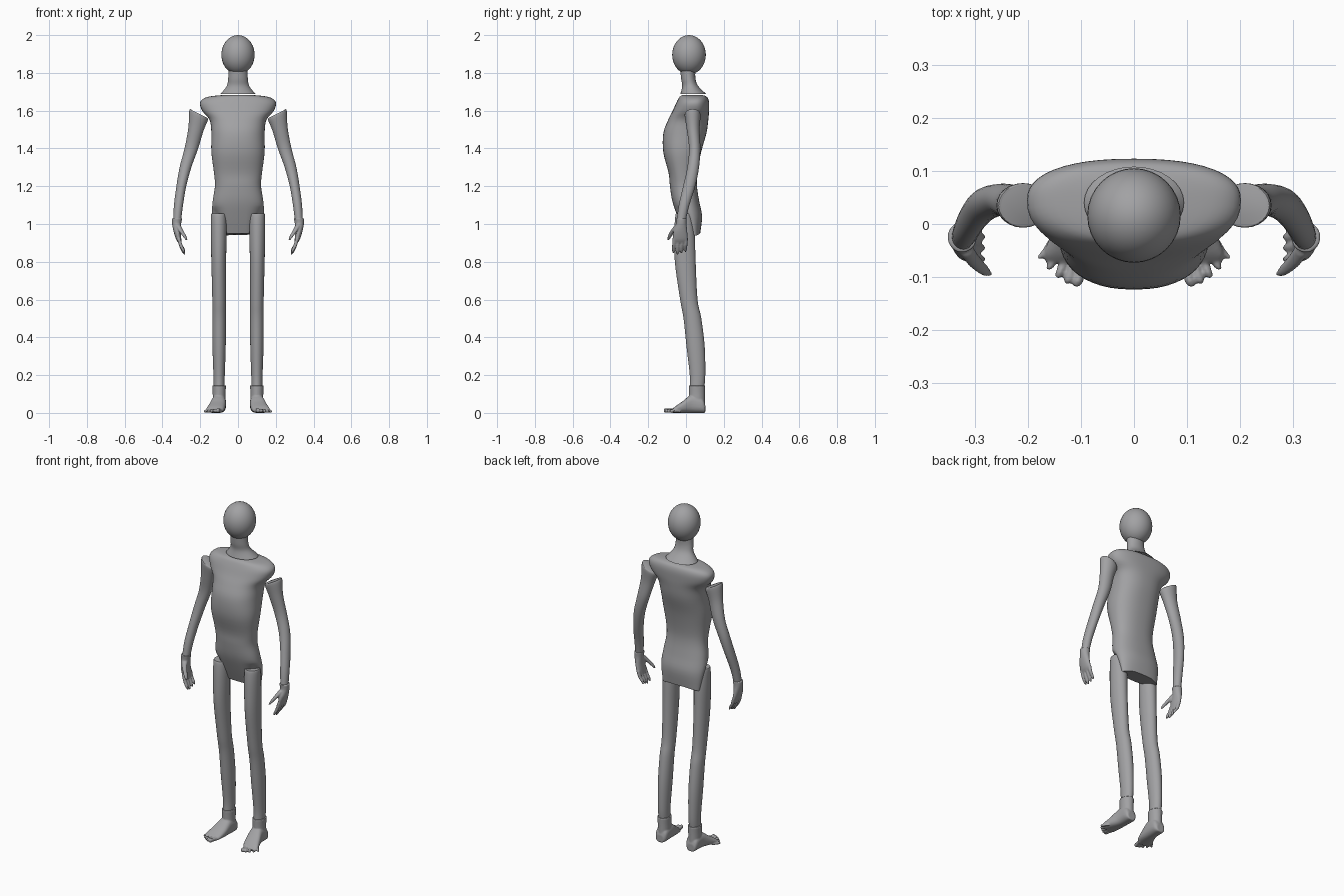
import bpy
import bmesh
import math

old_cube = bpy.data.objects.get("Cube")
if old_cube:
    bpy.data.objects.remove(old_cube, do_unlink=True)

grey = bpy.data.materials.new("plain grey")
grey.use_nodes = True
grey.diffuse_color = (0.36, 0.36, 0.37, 1)
grey.node_tree.nodes["Principled BSDF"].inputs["Base Color"].default_value = grey.diffuse_color


def spline(stations, steps):
    """Smoothly interpolate a list of stations, all of equal length."""
    last = len(stations) - 1
    result = []
    for i in range(last):
        a, b, c, d = (stations[min(max(i + k, 0), last)] for k in (-1, 0, 1, 2))
        for step in range(steps):
            t = step / steps
            result.append([
                q + t * (r - p) / 2 + t * t * (p - 2.5 * q + 2 * r - s / 2)
                + t ** 3 * (3 * q - 3 * r + s - p) / 2
                for p, q, r, s in zip(a, b, c, d)])
    return result + [list(stations[last])]


def power(value, exponent):
    return math.copysign(abs(value) ** exponent, value)


def add_tube(bm, stations, side=1, along="z", sides=24, steps=5, square=1.0):
    """Loft rings. Station: x, y, z, half width, front depth, back depth, tilt."""
    rings = []
    for x, y, z, width, front, back, tilt in spline(stations, steps):
        ring = []
        for k in range(sides):
            angle = math.tau * k / sides
            u = width * power(math.cos(angle), square)
            v = power(math.sin(angle), square)
            v *= back if v > 0 else front
            place = (x + u, y + v, z + tilt * u) if along == "z" else (x + u, y, z + v)
            ring.append(bm.verts.new((side * place[0], place[1], place[2])))
        rings.append(ring)
    for low, high in zip(rings, rings[1:]):
        for k in range(sides):
            n = (k + 1) % sides
            bm.faces.new((low[k], low[n], high[n], high[k]))
    bm.faces.new(rings[0])
    bm.faces.new(rings[-1])


def finish(name, bm, fuse=0):
    """Turn the bmesh into a smooth object, fusing its parts if asked."""
    bmesh.ops.recalc_face_normals(bm, faces=bm.faces)
    mesh = bpy.data.meshes.new(name)
    bm.to_mesh(mesh)
    bm.free()
    mesh.materials.append(grey)
    obj = bpy.data.objects.new(name, mesh)
    bpy.context.collection.objects.link(obj)
    bpy.ops.object.select_all(action="DESELECT")
    obj.select_set(True)
    bpy.context.view_layer.objects.active = obj
    if fuse:
        remesh = obj.modifiers.new("fuse", "REMESH")
        remesh.mode = "VOXEL"
        remesh.voxel_size = fuse
        remesh.use_smooth_shade = True
        relax = obj.modifiers.new("relax", "SMOOTH")
        relax.factor = 0.5
        relax.iterations = 3
    else:
        bpy.ops.object.shade_smooth_by_angle(angle=math.radians(50))
    return obj


def limb(rows):
    """Short rows (x, y, z, half width, half depth) to full stations."""
    return [(x, y, z, w, d, d, 0) for x, y, z, w, d in rows]


def trunk(rows):
    """Rows (z, half width, front y, side y, back y) to full stations."""
    return [(0, mid, z, w, mid - front, back - mid, 0) for z, w, front, mid, back in rows]


# Head
bm = bmesh.new()
bmesh.ops.create_uvsphere(bm, u_segments=32, v_segments=20, radius=1)
for v in bm.verts:
    v.co = (v.co.x * 0.088, v.co.y * 0.089 + 0.016, v.co.z * 0.104 + 1.896)
finish("head", bm)

# Neck with a flared base
bm = bmesh.new()
add_tube(bm, trunk([
    (1.82, 0.05, -0.03, 0.01, 0.05), (1.77, 0.052, -0.026, 0.015, 0.05),
    (1.73, 0.06, -0.02, 0.025, 0.065), (1.687, 0.094, -0.03, 0.04, 0.108)]), sides=32)
finish("neck", bm)

# Torso, with the lower edge lifted in front where the legs emerge
bm = bmesh.new()
add_tube(bm, trunk([
    (1.682, 0.09, -0.02, 0.05, 0.09), (1.672, 0.165, -0.035, 0.05, 0.112),
    (1.645, 0.2, -0.05, 0.045, 0.122), (1.6, 0.19, -0.07, 0.04, 0.122),
    (1.55, 0.15, -0.095, 0.02, 0.118), (1.48, 0.141, -0.12, 0.0, 0.108),
    (1.38, 0.141, -0.12, -0.02, 0.08), (1.27, 0.127, -0.092, -0.02, 0.06),
    (1.2, 0.122, -0.085, -0.01, 0.058), (1.12, 0.134, -0.072, 0.0, 0.07),
    (1.04, 0.137, -0.045, 0.02, 0.085), (0.95, 0.12, -0.01, 0.04, 0.075)]),
    sides=48, steps=4, square=0.85)
for v in bm.verts:
    drop = min(max((1.1 - v.co.z) / 0.15, 0), 1)
    lift = min(max((abs(v.co.x) - 0.06) / 0.06, 0), 1)
    ahead = min(max((0.045 - v.co.y) / 0.05, 0), 1)
    v.co.z += drop * (0.09 * lift * ahead - 0.012 * lift * (1 - ahead))
finish("torso", bm)

for side, word in ((1, "left"), (-1, "right")):
    # Arm with a slanted upper end
    bm = bmesh.new()
    add_tube(bm, [
        (0.208, 0.035, 1.585, 0.042, 0.036, 0.036, 0.5),
        (0.209, 0.035, 1.574, 0.049, 0.042, 0.042, 0.5),
        (0.223, 0.038, 1.5, 0.04, 0.034, 0.034, 0.2),
        (0.247, 0.046, 1.4, 0.036, 0.03, 0.03, 0),
        (0.278, 0.038, 1.3, 0.031, 0.031, 0.031, 0),
        (0.3, 0.017, 1.2, 0.026, 0.032, 0.032, 0),
        (0.315, -0.01, 1.1, 0.024, 0.028, 0.028, 0),
        (0.322, -0.025, 1.02, 0.021, 0.024, 0.024, 0)], side)
    finish(word + "_arm", bm)

    # Hand: flared cuff, palm, four curled fingers and a thumb
    bm = bmesh.new()
    add_tube(bm, limb([
        (0.323, -0.025, 1.03, 0.028, 0.029), (0.325, -0.025, 1.0, 0.024, 0.028),
        (0.322, -0.03, 0.96, 0.019, 0.037), (0.314, -0.03, 0.92, 0.014, 0.04),
        (0.307, -0.03, 0.9, 0.009, 0.034)]), side)
    for i in range(4):
        y = -0.062 + 0.021 * i
        tip = 0.838 + 0.007 * abs(i - 1)
        add_tube(bm, limb([
            (0.314, y, 0.925, 0.01, 0.01), (0.304, y - 0.002, 0.89, 0.01, 0.0095),
            (0.291, y - 0.004, tip + 0.018, 0.009, 0.009),
            (0.283, y - 0.004, tip, 0.004, 0.004)]), side, sides=12)
    add_tube(bm, limb([
        (0.318, -0.045, 0.995, 0.014, 0.014), (0.302, -0.068, 0.965, 0.013, 0.014),
        (0.283, -0.086, 0.935, 0.01, 0.011), (0.272, -0.094, 0.915, 0.005, 0.005)]),
        side, sides=12)
    finish(word + "_hand", bm, fuse=0.004)

    # Leg
    bm = bmesh.new()
    add_tube(bm, limb([
        (0.102, -0.01, 1.055, 0.034, 0.038), (0.102, -0.01, 1.045, 0.041, 0.046),
        (0.102, -0.008, 0.95, 0.042, 0.054), (0.102, -0.004, 0.8, 0.039, 0.055),
        (0.1, 0.015, 0.6, 0.036, 0.046), (0.1, 0.034, 0.5, 0.036, 0.047),
        (0.1, 0.051, 0.35, 0.035, 0.048), (0.1, 0.061, 0.2, 0.03, 0.041),
        (0.1, 0.058, 0.13, 0.028, 0.038)]), side)
    finish(word + "_leg", bm)

    # Foot: ankle cuff, instep and five splayed toes
    bm = bmesh.new()
    add_tube(bm, limb([
        (0.1, 0.058, 0.144, 0.037, 0.043), (0.1, 0.058, 0.1, 0.034, 0.042),
        (0.1, 0.058, 0.03, 0.034, 0.042)]), side)
    instep = [(0.102, 0.102, 0.024, 0.045), (0.1, 0.085, 0.036, 0.08),
              (0.102, 0.03, 0.039, 0.095), (0.112, -0.02, 0.045, 0.06),
              (0.122, -0.055, 0.047, 0.036), (0.126, -0.072, 0.04, 0.02)]
    add_tube(bm, [(x, y, top / 2, w, top / 2, top / 2, 0) for x, y, w, top in instep],
             side, along="y", square=0.8)
    for i in range(5):
        thick = 0.0125 - 0.001 * i
        base_x, base_y = 0.093 + 0.015 * i, -0.06 + 0.008 * i
        tip_x, tip_y = 0.108 + 0.0175 * i, -0.118 + 0.003 * i + 0.0025 * i * i
        rows = [(0, 1), (0.5, 0.85), (0.85, 1), (1, 0.45)]
        add_tube(bm, [
            (base_x + t * (tip_x - base_x), base_y + t * (tip_y - base_y),
             thick, r * thick * 0.8, r * thick, r * thick, 0) for t, r in rows],
            side, along="y", sides=12)
    finish(word + "_foot", bm, fuse=0.004)
